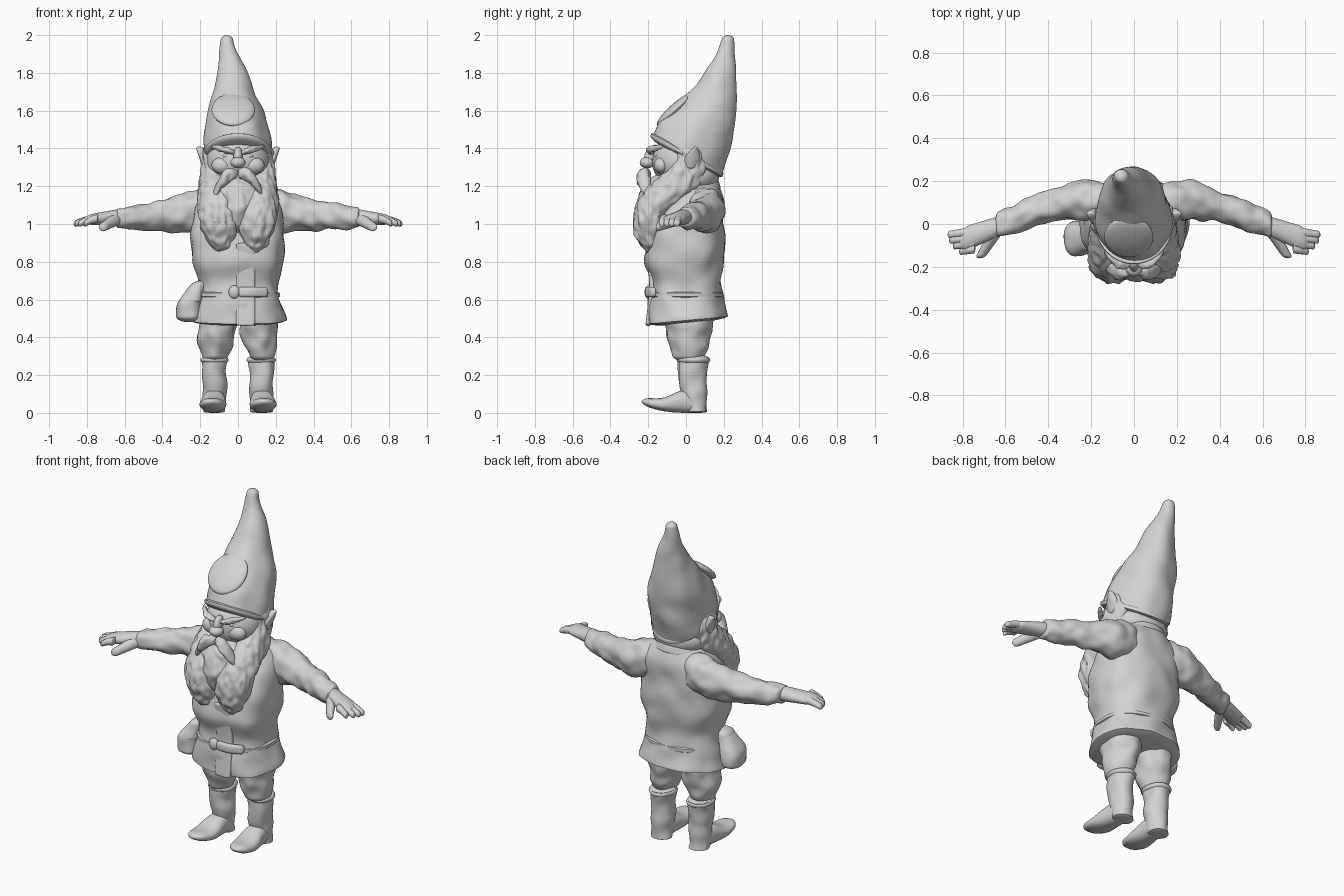
import bpy, bmesh, math
from mathutils import Vector, Matrix, noise

if "Cube" in bpy.data.objects:
    bpy.data.objects.remove(bpy.data.objects["Cube"])

grey = bpy.data.materials.new("plain_grey")
grey.use_nodes = True
SHADE = .65
COLOUR = (SHADE, SHADE, SHADE, 1)
grey.diffuse_color = COLOUR
grey.node_tree.nodes["Principled BSDF"].inputs["Base Color"].default_value = COLOUR


def finish(name, bm):
    bmesh.ops.recalc_face_normals(bm, faces=bm.faces[:])
    mesh = bpy.data.meshes.new(name)
    bm.to_mesh(mesh)
    bm.free()
    mesh.materials.append(grey)
    mesh.shade_smooth()
    mesh.set_sharp_from_angle(angle=math.radians(50))
    bpy.context.collection.objects.link(bpy.data.objects.new(name, mesh))


def track(values, t):
    """Smooth curve through evenly spaced values; a single number stays constant."""
    if not isinstance(values, tuple):
        return values
    last = len(values) - 1
    i = min(int(t * last), last - 1)
    t = t * last - i
    b, c = values[i], values[i + 1]
    a = values[i - 1] if i > 0 else 2 * b - c
    d = values[i + 2] if i + 2 <= last else 2 * c - b
    return b + t / 2 * (c - a + t * (2 * a - 5 * b + 4 * c - d + t * (3 * (b - c) + d - a)))


def sweep(name, along, x, y, z, wide, deep=None, tilt=0, dome=.1, power=1.0,
          steps=32, segs=40, rough=0.0, grain=12.0, stretch=1.0, side=1):
    """Skin of rounded rings along one axis, with domed ends; every measure may be a track."""
    u, v = ("xyz".index(c) for c in "xyz" if c != along)
    deep = wide if deep is None else deep
    bm = bmesh.new()
    loops = []
    for n in range(steps + 1):
        t = (1 - math.cos(math.pi * n / steps)) / 2
        end = min(t, 1 - t) / dome
        swell = math.sqrt(1 - (1 - end) ** 2) if end < 1 else 1
        swell = max(swell, .02)
        centre = Vector(track(values, t) for values in (x, y, z))
        loop = []
        for k in range(segs):
            a = math.tau * k / segs
            c, s = math.cos(a), math.sin(a)
            off = Vector()
            off[u] = math.copysign(abs(c) ** power, c) * track(wide, t) * swell
            off[v] = math.copysign(abs(s) ** power, s) * track(deep, t) * swell
            off.z += track(tilt, t) * off.y
            p = centre + off
            place = Vector((p.x + side, p.y, p.z * stretch)) * grain
            p += off.normalized() * rough * swell * noise.noise(place)
            p.x *= side
            loop.append(bm.verts.new(p))
        loops.append(loop)
    for a, b in zip(loops, loops[1:]):
        for k in range(segs):
            j = (k + 1) % segs
            bm.faces.new((a[k], a[j], b[j], b[k]))
    bm.faces.new(loops[0])
    bm.faces.new(loops[-1])
    finish(name, bm)


def pair(name, *args, **options):
    for label, side in (("left_", 1), ("right_", -1)):
        sweep(label + name, *args, side=side, **options)


def ball(name, centre, radii, pitch=0):
    bm = bmesh.new()
    place = (Matrix.Translation(centre) @ Matrix.Rotation(math.radians(pitch), 4, "X")
             @ Matrix.Diagonal((*radii, 1)))
    bmesh.ops.create_uvsphere(bm, u_segments=28, v_segments=16, radius=1, matrix=place)
    finish(name, bm)


# Coat with flared skirt, belt, front flap and collar
sweep("coat", "z", x=0, y=(.01, 0, 0, -.01, 0, .01, .05, .06), z=(.47, 1.24),
      wide=(.26, .23, .21, .24, .25, .24, .21, .1), deep=(.21, .2, .19, .21, .205, .19, .15, .1),
      tilt=(.1, 0, 0, 0), dome=.03, power=.85, steps=48, segs=64, rough=.014, grain=9)
sweep("belt", "z", x=0, y=0, z=(.59, .66), wide=.222, deep=.198, dome=.4, power=.85, segs=64, steps=12)
sweep("coat_flap", "z", x=.04, y=(-.2, -.18, -.205), z=(.46, .9), wide=.05, deep=.015, dome=.02, power=.5)
sweep("coat_collar", "z", x=0, y=.06, z=(1.17, 1.24), wide=(.16, .12), deep=(.13, .11), dome=.3)
sweep("belt_tail", "x", x=(0, .16), y=(-.2, -.2, -.17), z=.64, wide=.016, deep=.026, power=.7)
ball("buckle", (-.02, -.2, .64), (.03, .02, .035))

# Pouch hanging on the right hip, with its flap
sweep("pouch", "z", x=(-.26, -.255, -.2), y=-.07, z=(.48, .69), wide=(.065, .065, .04),
      deep=(.08, .08, .05), dome=.15, power=.8, rough=.01)
sweep("pouch_flap", "z", x=(-.255, -.2), y=-.07, z=(.57, .7), wide=(.068, .035), deep=(.085, .05),
      dome=.2, power=.8, rough=.01)

# Sleeves with folds
pair("sleeve", "x", x=(.1, .65), y=(.09, .11, .09, .04, -.01), z=(1.09, 1.05, 1.03),
     wide=(.09, .095, .075, .07, .06), deep=(.11, .11, .085, .07, .055), dome=.03, steps=48, rough=.016, grain=16)

# Hands: broad palm, four fingers held close and a thumb
pair("palm", "x", x=(.6, .82), y=(0, -.08), z=(1.04, 1.02), wide=(.045, .06), deep=(.045, .025), dome=.25)
for i, finger in enumerate(("little", "ring", "middle", "index")):
    root = -.035 - .026 * i
    pair(finger + "_finger", "x", x=(.74, .87 - .006 * i * i), y=(root, root - .015),
         z=(1.03, 1.02, 1), wide=(.024, .017), segs=16)
pair("thumb", "y", x=(.64, .68, .72), y=(-.03, -.16), z=(1.03, .98), wide=(.035, .022), segs=16)

# Baggy trousers, boots with folded cuffs, pointed feet
pair("trouser_leg", "z", x=(.13, .1), y=.015, z=(.27, .56), wide=(.06, .095, .1), deep=(.07, .115, .14),
     rough=.018, grain=13)
pair("boot_shaft", "z", x=.125, y=(.06, .035, .04), z=(0, .3), wide=(.055, .064, .07),
     deep=(.055, .072, .08), dome=.02, rough=.012)
pair("boot_cuff", "z", x=.125, y=.04, z=(.25, .31), wide=.077, deep=.086, dome=.5, rough=.01, steps=16)
pair("boot_foot", "y", x=(.12, .14), y=(.1, -.235), z=(.05, .06, .045, .06), wide=(.05, .06, .07, .045),
     deep=(.05, .06, .035, .02), dome=.15, power=.85)

# Head and face
ball("head", (0, -.01, 1.33), (.17, .17, .15))
ball("back_hair", (0, .05, 1.25), (.165, .125, .1))
ball("nose_bridge", (0, -.185, 1.36), (.024, .035, .05), pitch=-20)
ball("nose", (0, -.205, 1.325), (.04, .04, .03))
for label, side in (("left_", 1), ("right_", -1)):
    ball(label + "eye", (side * .06, -.15, 1.36), (.022, .016, .012))
    ball(label + "cheek", (side * .08, -.13, 1.31), (.06, .04, .045))
pair("brow", "x", x=(.01, .14), y=(-.185, -.185, -.125), z=(1.375, 1.395, 1.41), wide=.022, deep=.016,
     dome=.4, segs=20, rough=.006, grain=50)
pair("ear", "z", x=(.165, .205), y=(.02, .05), z=(1.29, 1.41), wide=.02, deep=(.03, .04, .01), segs=20)

# Forked beard with a filled middle, and drooping moustache
pair("beard_half", "z", x=(.17, .14, .11, .1, .095, .09), y=(.02, .01, -.07, -.17, -.19, -.19), z=(1.42, .84),
     wide=(.02, .05, .1, .11, .09, .03), deep=(.04, .09, .135, .1, .08, .02),
     steps=80, segs=72, rough=.015, grain=36, stretch=.55)
sweep("chin_beard", "z", x=0, y=(-.12, -.17, -.18), z=(1.27, .95), wide=(.12, .11, .06),
      deep=(.08, .09, .06), dome=.3, steps=48, segs=64, rough=.015, grain=36, stretch=.55)
pair("moustache", "x", x=(0, .15), y=(-.205, -.225, -.19), z=(1.27, 1.24, 1.12), wide=(.025, .035, .015),
     deep=(.025, .04, .02), segs=28, rough=.01, grain=35)

# Tall drooping hat with a rolled brim and a patch on the front
LEAN = -.55
sweep("hat", "z", x=(0, -.01, -.03, -.06), y=(0, .05, .12, .17, .2, .22), z=(1.34, 2),
      wide=(.18, .17, .145, .1, .06, .03), deep=(.19, .18, .142, .1, .06, .03),
      tilt=(LEAN, -.4, -.2, 0), dome=.03, steps=56, segs=64, rough=.014, grain=8)
sweep("hat_brim", "z", x=0, y=(0, .01), z=(1.33, 1.4), wide=.182, deep=.192, tilt=LEAN,
      dome=.4, steps=12, segs=64)
ball("hat_patch", (-.025, -.06, 1.605), (.115, .125, .03), pitch=42)
